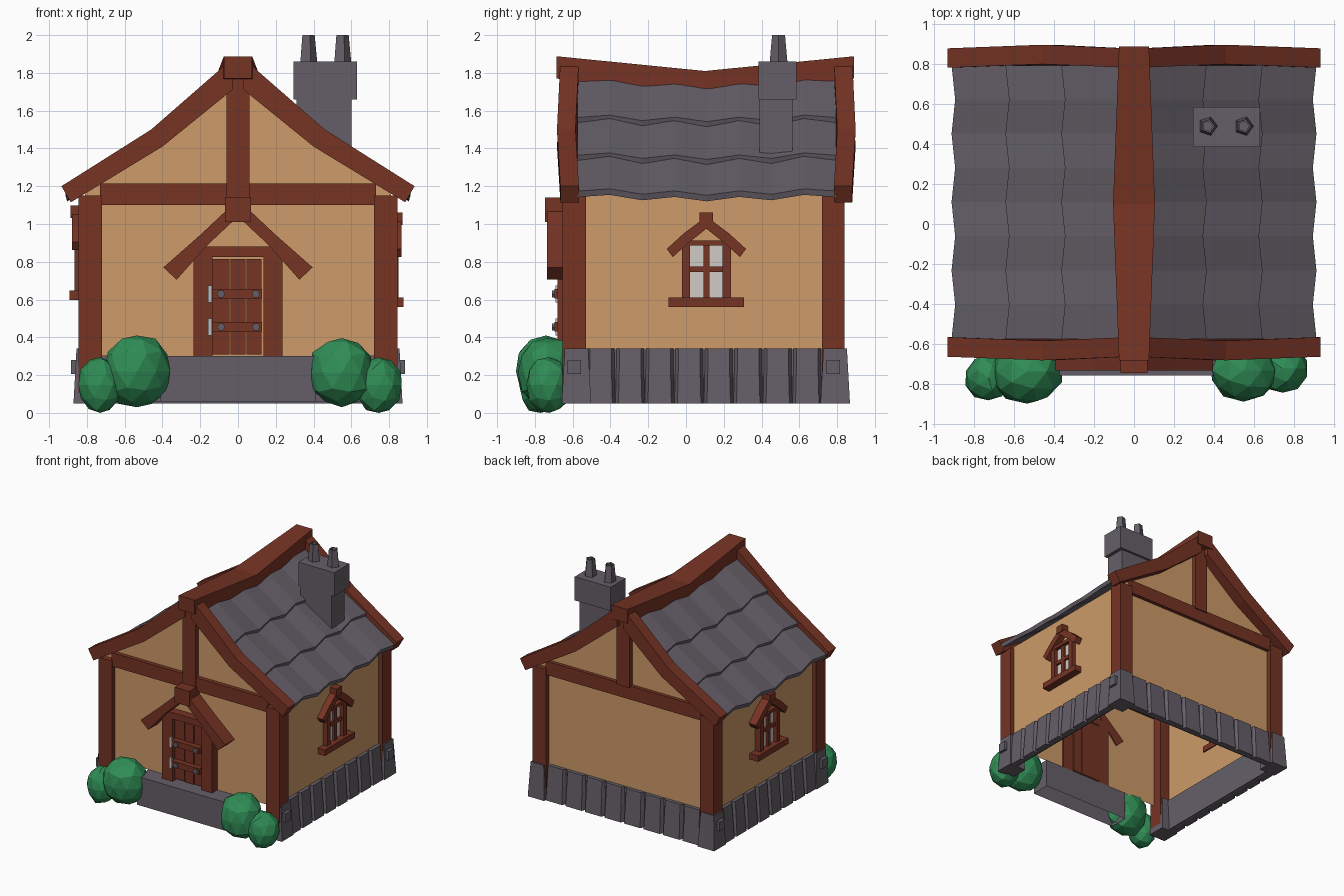
import bpy, bmesh, math, random
from mathutils import Vector

if "Cube" in bpy.data.objects:
    bpy.data.objects.remove(bpy.data.objects["Cube"])

random.seed(4)


def material(name, r, g, b):
    m = bpy.data.materials.new(name)
    lin = [((c / 255 + 0.055) / 1.055) ** 2.4 for c in (r, g, b)]
    m.diffuse_color = (*lin, 1)
    m.use_nodes = True
    m.node_tree.nodes["Principled BSDF"].inputs["Base Color"].default_value = m.diffuse_color
    return m


WOOD = material("red brown wood", 118, 51, 36)
PLASTER = material("tan plaster", 205, 155, 104)
STONE = material("grey stone", 101, 95, 104)
LEAF = material("leaf green", 48, 142, 86)
GLASS = material("pale glass", 208, 203, 198)
METAL = material("light metal", 190, 190, 192)


def finish(name, bm, mat):
    bmesh.ops.recalc_face_normals(bm, faces=bm.faces)
    me = bpy.data.meshes.new(name)
    bm.to_mesh(me)
    bm.free()
    me.materials.append(mat)
    ob = bpy.data.objects.new(name, me)
    bpy.context.collection.objects.link(ob)
    return ob


def loft(name, sections, mat, open_bottom=False):
    """Skin closed sections of equal point count and cap both ends."""
    bm = bmesh.new()
    rings = [[bm.verts.new(p) for p in s] for s in sections]
    n = len(rings[0])
    for a, b in zip(rings, rings[1:]):
        for i in range(n):
            j = (i + 1) % n
            bm.faces.new((a[i], a[j], b[j], b[i]))
    bm.faces.new(rings[0])
    bm.faces.new(rings[-1])
    bmesh.ops.recalc_face_normals(bm, faces=bm.faces)
    if open_bottom:
        low = min(v.co.z for v in bm.verts) + 1e-4
        bmesh.ops.delete(bm, geom=[f for f in bm.faces if all(v.co.z < low for v in f.verts)],
                         context='FACES')
    return finish(name, bm, mat)


def prism(name, pts, axis, lo, hi, mat, **kw):
    """Extrude a profile (u, z) along x or y."""
    put = (lambda p, t: (t, p[0], p[1])) if axis == 'x' else (lambda p, t: (p[0], t, p[1]))
    return loft(name, [[put(p, t) for p in pts] for t in (lo, hi)], mat, **kw)


def box(name, x0, x1, y0, y1, z0, z1, mat, **kw):
    return prism(name, [(x0, z0), (x1, z0), (x1, z1), (x0, z1)], 'y', y0, y1, mat, **kw)


# Plaster walls with gables, open underneath
half = [(0.81, 0.3), (0.81, 1.165), (0.42, 1.42)]
prism("walls", half + [(0, 1.745)] + [(-x, z) for x, z in reversed(half)], 'y',
      -0.61, 0.80, PLASTER, open_bottom=True)

# Corner posts, stone corner blocks and their square studs
for s in (-1, 1):
    for n, y0, y1 in (("front", -0.655, -0.53), ("back", 0.72, 0.84)):
        box(n + "_post", s * 0.72, s * 0.845, y0, y1, 0.07, 1.15, WOOD)
        secs = []
        for z, g in ((0.05, 0.028), (0.34, 0.012)):
            a, b, c, d = 0.745 - g, 0.843 + g, y0 + 0.025 - g, y1 + g
            if n == "back":
                c, d = y0 + 0.02 - g, y1 + g
            secs.append([(s * a, c, z), (s * b, c, z), (s * b, d, z), (s * a, d, z)])
        loft(n + "_corner_stone", secs, STONE)
        m = (y0 + y1) / 2
        box("corner_stud", s * 0.8, s * 0.885, m - 0.036, m + 0.036, 0.205, 0.28, STONE)


# Foundation: backing strip and a row of tapered stones on three sides
def stone_row(name, start, end, place):
    n = 8
    w = (end - start) / n

    def sec(t0, t1, d, z):
        return [place(*p, z) for p in ((t0, 0), (t0, d * 0.4), (t0 + 0.016, d), (t1 - 0.016, d),
                                       (t1, d * 0.4), (t1, 0))]
    for i in range(n):
        t0, t1 = start + i * w, start + (i + 1) * w
        loft(name, [sec(t0, t1, 0.055, 0.05), sec(t0 + 0.004, t1 - 0.004, 0.045, 0.2),
                    sec(t0 + 0.006, t1 - 0.006, 0.035, 0.34)], STONE)


for s in (-1, 1):
    box("foundation_strip", s * 0.79, s * 0.82, -0.55, 0.76, 0.06, 0.335, STONE)
    stone_row("side_stone", -0.53, 0.72, lambda t, d, z, s=s: (s * (0.805 + d), t, z))
box("foundation_strip", -0.75, 0.75, 0.78, 0.81, 0.06, 0.335, STONE)
stone_row("back_stone", -0.73, 0.73, lambda t, d, z: (t, 0.795 + d, z))

# Door step
box("door_step", -0.41, 0.41, -0.76, -0.6, 0.06, 0.3, STONE, open_bottom=True)

# Gable timbers
box("front_tie_beam", -0.73, 0.73, -0.645, -0.6, 1.10, 1.215, WOOD)
box("back_tie_beam", -0.73, 0.73, 0.79, 0.83, 1.10, 1.215, WOOD)
box("front_king_post", -0.06, 0.06, -0.655, -0.6, 1.08, 1.78, WOOD)
box("back_king_post", -0.06, 0.06, 0.79, 0.84, 1.2, 1.78, WOOD)

# Barge boards, bowed outwards at mid length
barge = [(0.03, 1.875), (0.46, 1.5), (0.935, 1.2), (0.885, 1.115), (0.40, 1.41), (0.03, 1.71)]
for s in (-1, 1):
    for n, lo, hi, bow in (("front", -0.665, -0.567, -0.018), ("back", 0.783, 0.88, 0.018)):
        ob = prism(n + "_barge_board", [(s * x, z) for x, z in barge], 'y', lo, hi, WOOD)
        for v in ob.data.vertices:
            if 0.3 < abs(v.co.x) < 0.6:
                v.co.y += bow

# Sagging ridge beam
loft("ridge_beam", [[(-w, y, z0), (w, y, z0), (w, y, z1), (-w, y, z1)] for y, w, z0, z1 in
                    ((-0.685, 0.075, 1.77, 1.888), (0.1, 0.105, 1.68, 1.81),
                     (0.89, 0.075, 1.77, 1.888))], WOOD)

# Roof: three overlapping wavy rows on each slope
rows = ((0.05, 1.785, 0.355, 1.575), (0.335, 1.56, 0.635, 1.375), (0.615, 1.36, 0.905, 1.185))
for s in (-1, 1):
    for xi, zi, xo, zo in rows:
        secs = []
        for i in range(9):
            y = -0.575 + i * 1.37 / 8
            k = 1 if i % 2 else -1
            dz = 0.011 * k - 0.022 * (1 - ((y - 0.11) / 0.685) ** 2)
            secs.append([(s * xi, y, zi + dz), (s * (xo - 0.009 * k), y, zo + dz),
                         (s * (xo - 0.009 * k - 0.01), y, zo + dz - 0.032),
                         (s * xi, y, zi + dz - 0.03)])
        loft("roof_row", secs, STONE)

# Chimney with cap and two hollow five-sided pots
box("chimney_stack", 0.31, 0.60, 0.39, 0.565, 1.36, 1.68, STONE)
box("chimney_cap", 0.295, 0.63, 0.385, 0.585, 1.66, 1.86, STONE)
for cx in (0.37, 0.55):
    loft("chimney_pot", [[(cx + r * math.cos(a * math.tau / 5), 0.49 + r * math.sin(a * math.tau / 5), z)
                          for a in range(5)]
                         for z, r in ((1.85, 0.05), (2.0, 0.036), (2.0, 0.026), (1.9, 0.026))], STONE)

# Side windows with sill, bars and little gable roof
chev = [(0, 1.04), (0.12, 0.95), (0.21, 0.868), (0.178, 0.825), (0.1, 0.895), (0, 0.975)]
cy = 0.108
for s, out, dz in ((1, 0, 0), (-1, 0.015, 0.037)):
    def part(name, u0, u1, z0, z1, depth, mat=WOOD):
        box(name, s * 0.80, s * (depth + out), cy + u0, cy + u1, z0 + dz, z1 + dz, mat)
    part("window_glass", -0.1, 0.1, 0.6, 0.89, 0.818, GLASS)
    part("window_sill", -0.2, 0.2, 0.56, 0.61, 0.876)
    part("window_jamb", -0.13, -0.086, 0.6, 0.91, 0.85)
    part("window_jamb", 0.086, 0.13, 0.6, 0.91, 0.85)
    part("window_head", -0.13, 0.13, 0.885, 0.912, 0.85)
    part("window_mullion", -0.016, 0.016, 0.6, 0.89, 0.838)
    part("window_crossbar", -0.09, 0.09, 0.745, 0.775, 0.836)
    part("window_roof_block", -0.036, 0.036, 0.995, 1.06, 0.872)
    for m in (-1, 1):
        prism("window_roof", [(cy + m * u, z + dz) for u, z in chev], 'x',
              s * 0.80, s * (0.865 + out), WOOD)

# Door frame, planks, bars, bolts and hinges
for s in (-1, 1):
    box("door_jamb", s * 0.135, s * 0.235, -0.68, -0.6, 0.3, 0.88, WOOD)
box("door_lintel", -0.2, 0.2, -0.678, -0.6, 0.825, 0.88, WOOD)
for x0, x1, y in ((-0.135, -0.046, -0.645), (-0.041, 0.04, -0.652), (0.045, 0.125, -0.645)):
    box("door_plank", x0, x1, y, -0.6, 0.31, 0.815, WOOD)
for z in (0.455, 0.63):
    box("door_bar", -0.135, 0.128, -0.695, -0.62, z - 0.025, z + 0.025, WOOD)
    box("door_hinge", -0.158, -0.137, -0.692, -0.65, z - 0.045, z + 0.045, METAL)
    for x in (-0.09, 0.095):
        prism("door_bolt", [(x + 0.022 * math.cos(a * math.tau / 6), z + 0.022 * math.sin(a * math.tau / 6))
                            for a in range(6)], 'y', -0.71, -0.68, STONE)

# Porch roof over the door
porch = [(0, 1.13), (0.2, 0.942), (0.395, 0.77), (0.325, 0.705), (0.16, 0.89), (0, 1.04)]
for s in (-1, 1):
    prism("porch_board", [(s * x, z) for x, z in porch], 'y', -0.735, -0.6, WOOD)
box("porch_block", -0.068, 0.068, -0.747, -0.6, 1.01, 1.14, WOOD)

# Low-poly bushes
for c, r in (((-0.535, -0.74, 0.22), (0.175, 0.16, 0.19)), ((-0.73, -0.77, 0.147), (0.115, 0.115, 0.147)),
             ((0.55, -0.735, 0.215), (0.17, 0.155, 0.185)), ((0.745, -0.725, 0.147), (0.122, 0.12, 0.147))):
    bm = bmesh.new()
    bmesh.ops.create_icosphere(bm, subdivisions=2, radius=1)
    for v in bm.verts:
        p = v.co * random.uniform(0.94, 1.04)
        v.co = Vector([c[i] + r[i] * max(-1, min(1, p[i] * 1.04)) for i in range(3)])
    finish("bush", bm, LEAF)
